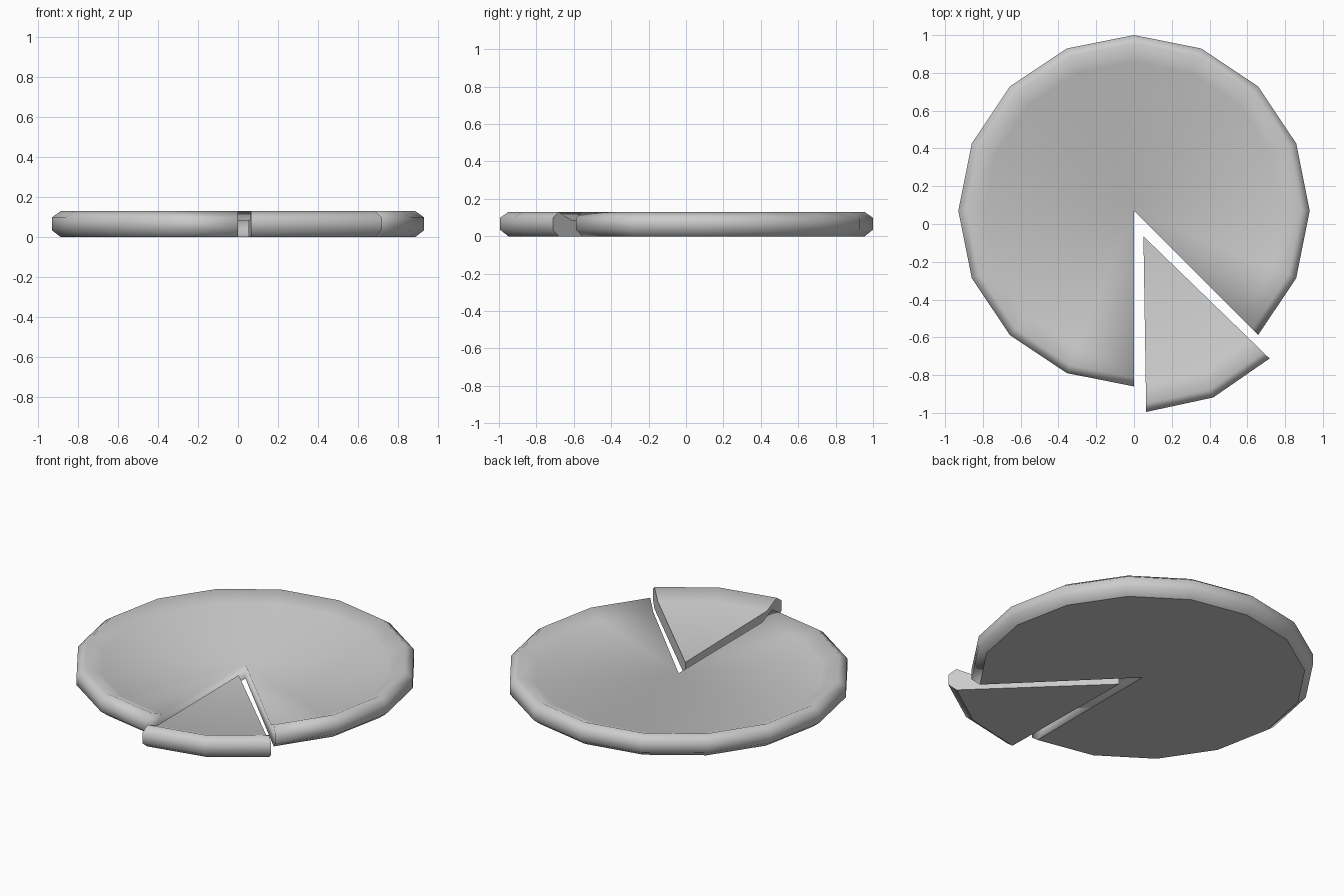
import bpy, bmesh
from math import cos, sin, radians

cube = bpy.data.objects.get("Cube")
if cube:
    bpy.data.objects.remove(cube, do_unlink=True)

grey = bpy.data.materials.new("plain_grey")
grey.use_nodes = True
colour = (0.6, 0.6, 0.6, 1)
grey.diffuse_color = colour
grey.node_tree.nodes["Principled BSDF"].inputs["Base Color"].default_value = colour

# Radius and height from the inner edge of the crust, over the rim, to the base
CRUST = [(0.79, 0.088), (0.885, 0.13), (0.93, 0.098), (0.93, 0.035), (0.885, 0)]
STEP = 22.5


def wedge(name, start, steps, centre, blend_cuts):
    """Part of a round, crusted disc, closed by two straight cut walls."""
    bm = bmesh.new()
    top = bm.verts.new((0, 0, 0.085))
    base = bm.verts.new((0, 0, 0))
    columns = []
    for i in range(steps + 1):
        a = radians(start + i * STEP)
        columns.append([bm.verts.new((r * cos(a), r * sin(a), z)) for r, z in CRUST])
    for a, b in zip(columns, columns[1:]):
        bm.faces.new((top, a[0], b[0]))
        for k in range(len(CRUST) - 1):
            bm.faces.new((a[k], a[k + 1], b[k + 1], b[k]))
    # Cut walls and flat underside
    walls = [bm.faces.new([top, base] + c[::-1]) for c in (columns[0], columns[-1])]
    under = bm.faces.new([base] + [c[-1] for c in columns])
    bmesh.ops.recalc_face_normals(bm, faces=bm.faces)
    for f in bm.faces:
        f.smooth = True
    hard = [under] if blend_cuts else [under] + walls
    for f in hard:
        for e in f.edges:
            e.smooth = False
    mesh = bpy.data.meshes.new(name)
    bm.to_mesh(mesh)
    bm.free()
    mesh.materials.append(grey)
    obj = bpy.data.objects.new(name, mesh)
    obj.location = (*centre, 0)
    bpy.context.collection.objects.link(obj)
    return obj


# Main disc with a missing eighth, and the slice pulled out of it
wedge("main_disc", -45, 14, (0, 0.07), True)
piece = wedge("slice", -90, 2, (0.05, -0.065), False)
piece.rotation_euler.z = radians(0.9)
